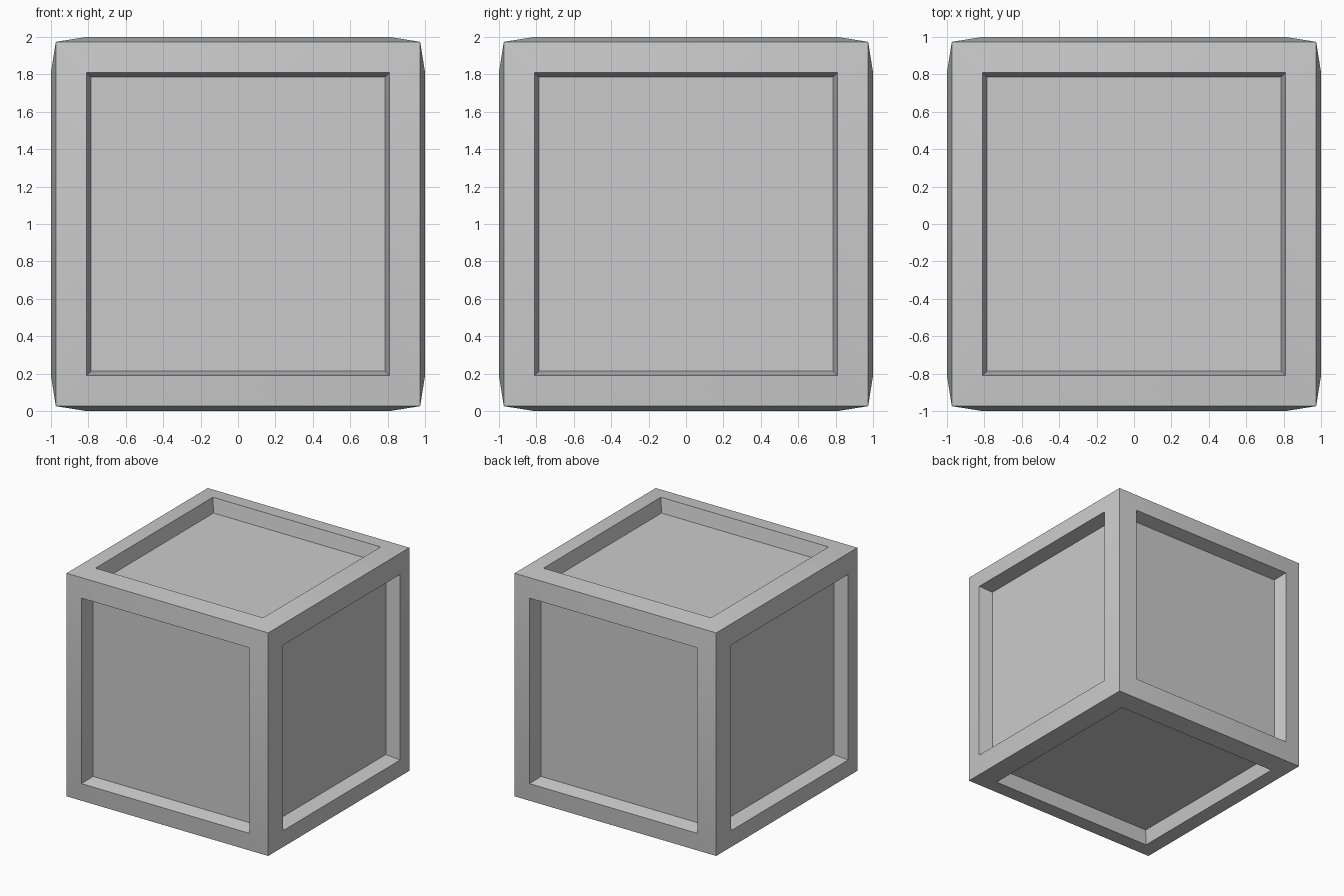
import bpy
import bmesh
import math
from mathutils import Matrix

# Remove the default cube
old = bpy.data.objects.get("Cube")
if old:
    bpy.data.objects.remove(old, do_unlink=True)

CORNER = 0.974        # half size at the crate's outer edges
RIM = 0.81            # half width of the opening in each frame
PANEL = 0.787         # half width of each sunken panel
PANEL_DEPTH = 0.123   # how far the panels sit below the rim

# Plain grey material
grey = bpy.data.materials.new("plain_grey")
grey.use_nodes = True
colour = (0.6, 0.6, 0.6, 1)
grey.diffuse_color = colour
grey.node_tree.nodes["Principled BSDF"].inputs["Base Color"].default_value = colour

# Box whose six sides swell to a raised rim, then drop to a sunken panel
bm = bmesh.new()
bmesh.ops.create_cube(bm, size=2 * CORNER, matrix=Matrix.Translation((0, 0, 1)))
sides = bm.faces[:]
bmesh.ops.inset_individual(bm, faces=sides, thickness=CORNER - RIM,
                           depth=1 - CORNER, use_even_offset=True)
bmesh.ops.inset_individual(bm, faces=sides, thickness=RIM - PANEL,
                           depth=-PANEL_DEPTH, use_even_offset=True)
bmesh.ops.recalc_face_normals(bm, faces=bm.faces[:])

mesh = bpy.data.meshes.new("panelled_crate")
bm.to_mesh(mesh)
bm.free()
mesh.materials.append(grey)
crate = bpy.data.objects.new("panelled_crate", mesh)
bpy.context.collection.objects.link(crate)

# Soft frame faces with crisp edges
bpy.ops.object.select_all(action='DESELECT')
crate.select_set(True)
bpy.context.view_layer.objects.active = crate
bpy.ops.object.shade_smooth_by_angle(angle=math.radians(30))
